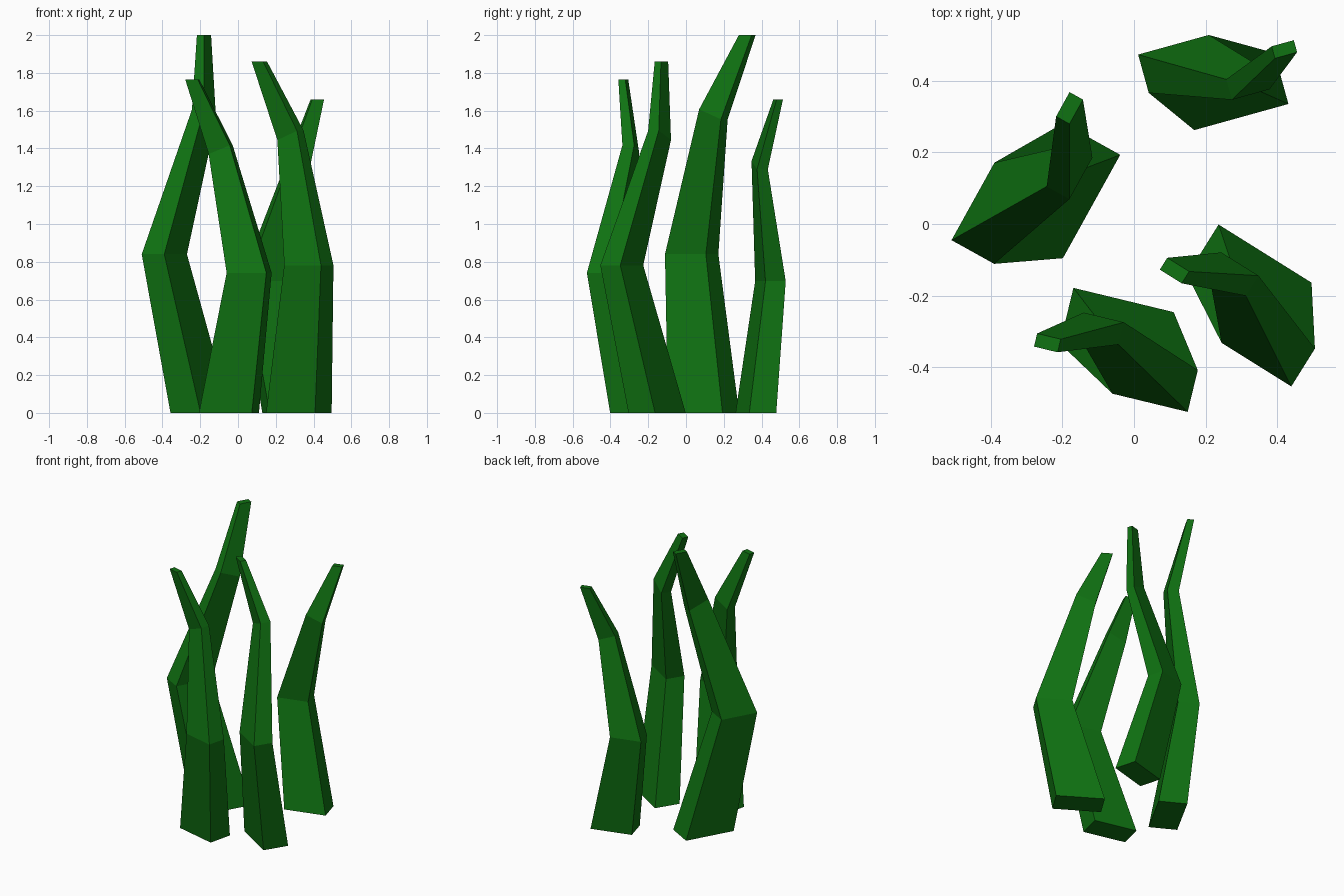
import bpy, bmesh
from math import radians
from mathutils import Vector, Matrix

if "Cube" in bpy.data.objects:
    bpy.data.objects.remove(bpy.data.objects["Cube"])

green = bpy.data.materials.new("leaf_green")
green.diffuse_color = (0.005, 0.17, 0.006, 1)
green.use_nodes = True
green.node_tree.nodes["Principled BSDF"].inputs["Base Color"].default_value = green.diffuse_color

SCALES = (1.0, 0.75, 0.4, 0.235)      # section size: base, belly, neck, tip
LEVELS = (0.0, 0.42, 0.79, 1.0)       # section height as share of blade height


def blade(name, width, depth, angle, height, centres):
    """Bent, tapering four-sided blade through four section centres."""
    pts = [Vector((x, y, height * l)) for (x, y), l in zip(centres, LEVELS)]
    turn = Matrix.Rotation(radians(angle), 3, 'Z')
    # the neck section tilts with the average lean of its neighbours
    a, b = pts[2] - pts[1], pts[3] - pts[2]
    lean = (a / a.z + b / b.z) * 0.62
    bm = bmesh.new()
    rings = []
    for i, (p, s) in enumerate(zip(pts, SCALES)):
        ring = []
        for u, v in ((-1, -1), (1, -1), (1, 1), (-1, 1)):
            o = turn @ Vector((u * width * s / 2, v * depth * s / 2, 0))
            if i == 2:
                o.z = -(lean.x * o.x + lean.y * o.y)
            ring.append(bm.verts.new(p + o))
        rings.append(ring)
    bm.faces.new(rings[0][::-1])
    bm.faces.new(rings[-1])
    for lo, hi in zip(rings, rings[1:]):
        for k in range(4):
            n = (k + 1) % 4
            bm.faces.new((lo[k], lo[n], hi[n], hi[k]))
    bmesh.ops.recalc_face_normals(bm, faces=bm.faces)
    me = bpy.data.meshes.new(name)
    bm.to_mesh(me)
    bm.free()
    me.materials.append(green)
    bpy.context.collection.objects.link(bpy.data.objects.new(name, me))


# four blades leaning in different directions
blade("left_blade", 0.33, 0.182, 61, 2.0,
      ((-0.198, 0.093), (-0.39, 0.03), (-0.18, 0.145), (-0.18, 0.324)))
blade("front_blade", 0.288, 0.16, -13.6, 1.765,
      ((-0.048, -0.29), (0.059, -0.441), (-0.092, -0.292), (-0.242, -0.332)))
blade("right_blade", 0.306, 0.166, -32, 1.86,
      ((0.322, -0.153), (0.375, -0.34), (0.278, -0.14), (0.113, -0.13)))
blade("back_blade", 0.273, 0.148, 15.5, 1.66,
      ((0.28, 0.37), (0.125, 0.447), (0.318, 0.39), (0.42, 0.488)))
